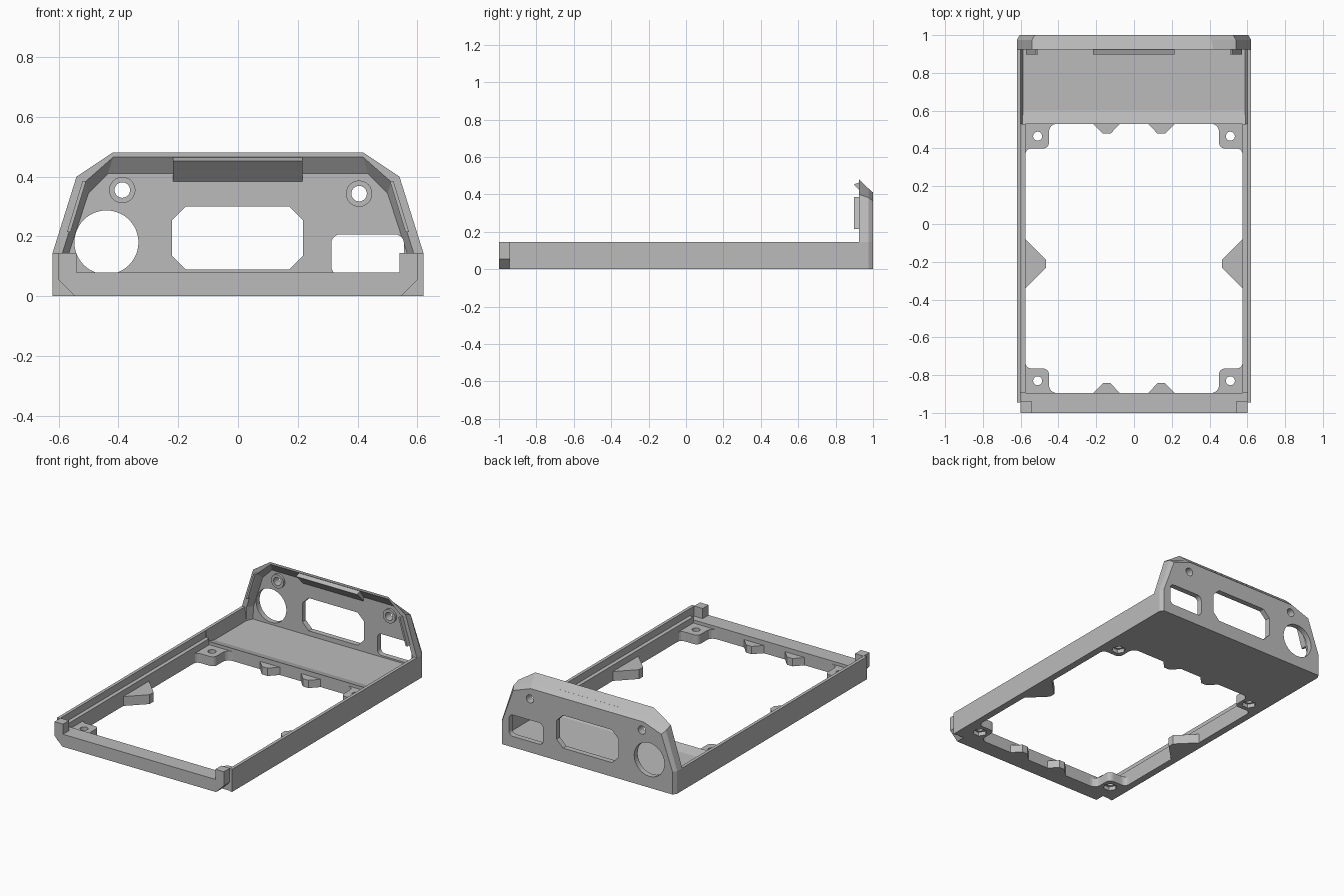
import bpy, bmesh, math

cube = bpy.data.objects.get("Cube")
if cube:
    bpy.data.objects.remove(cube, do_unlink=True)

grey = bpy.data.materials.new("plain grey")
grey.use_nodes = True
colour = (0.5, 0.5, 0.5, 1)
grey.diffuse_color = colour
grey.node_tree.nodes["Principled BSDF"].inputs["Base Color"].default_value = colour


def loft(name, sections):
    """Closed solid through matching loops of 3D points."""
    bm = bmesh.new()
    loops = [[bm.verts.new(p) for p in s] for s in sections]
    n = len(loops[0])
    for a, b in zip(loops, loops[1:]):
        for i in range(n):
            j = (i + 1) % n
            bm.faces.new((a[i], a[j], b[j], b[i]))
    bm.faces.new(loops[0])
    bm.faces.new(loops[-1])
    bmesh.ops.recalc_face_normals(bm, faces=bm.faces)
    mesh = bpy.data.meshes.new(name)
    bm.to_mesh(mesh)
    bm.free()
    mesh.materials.append(grey)
    ob = bpy.data.objects.new(name, mesh)
    bpy.context.collection.objects.link(ob)
    return ob


def at_y(pts, y):
    return [(x, y, z) for x, z in pts]


def slab(name, pts, z0, z1):
    return loft(name, [[(x, y, z) for x, y in pts] for z in (z0, z1)])


def along_y(name, pts, y0, y1):
    return loft(name, [at_y(pts, y0), at_y(pts, y1)])


def rect(x0, x1, y0, y1):
    return [(x0, y0), (x1, y0), (x1, y1), (x0, y1)]


def circle(cx, cy, r, n=32):
    return [(cx + r * math.cos(math.tau * i / n), cy + r * math.sin(math.tau * i / n))
            for i in range(n)]


def rounded(x0, x1, y0, y1, r, steps=5):
    """Rectangle with round corners; steps=1 gives chamfers."""
    pts = []
    for k, (cx, cy) in enumerate(rect(x0 + r, x1 - r, y0 + r, y1 - r)):
        for i in range(steps + 1):
            a = math.pi + (k + i / steps) * math.pi / 2
            pts.append((cx + r * math.cos(a), cy + r * math.sin(a)))
    return pts


def mirrored(half):
    return half + [(-x, z) for x, z in reversed(half)]


def cut(ob, cutters):
    for c in cutters:
        c.hide_render = True
        mod = ob.modifiers.new("cut", "BOOLEAN")
        mod.object = c
        mod.solver = "EXACT"
    bpy.context.view_layer.update()
    graph = bpy.context.evaluated_depsgraph_get()
    mesh = bpy.data.meshes.new_from_object(ob.evaluated_get(graph))
    ob.modifiers.clear()
    ob.data = mesh
    for c in cutters:
        bpy.data.objects.remove(c, do_unlink=True)


FLOOR, BAR, TOP = 0.06, 0.08, 0.145

# Front bar with raised end posts and chamfered lower corners
along_y("front_bar", mirrored([(0.545, 0), (0.6, 0.055), (0.6, TOP),
                               (0.54, TOP), (0.54, BAR)]), -1, -0.94)
slab("front_bar_back", rect(-0.6, 0.6, -0.94, -0.895), 0, BAR)

# Rear floor and its raised front lip
slab("rear_floor", rect(-0.6, 0.6, 0.6, 0.94), 0, FLOOR)
loft("floor_lip", [[(x, 0.53, 0), (x, 0.53, BAR), (x, 0.6, FLOOR), (x, 0.6, 0)]
                   for x in (-0.6, 0.6)])

for s, side in ((1, "left"), (-1, "right")):
    # Side walls with an inner ledge, sloped inside beside the floor
    slab(side + "_wall", rect(s * 0.6, s * 0.62, -0.945, 0.94), 0, TOP)
    slab(side + "_ledge", rect(s * 0.575, s * 0.6, -0.895, 0.53), 0, 0.1)
    along_y(side + "_wall_slope", [(s * 0.6, FLOOR), (s * 0.6, TOP), (s * 0.588, FLOOR)],
            0.53, 0.94)

    # Large side tab
    slab(side + "_side_tab", [(s * 0.575, -0.08), (s * 0.465, -0.19),
                              (s * 0.465, -0.23), (s * 0.575, -0.34)], 0, FLOOR)

    for edge, d, end in ((0.53, -1, "rear"), (-0.895, 1, "front")):
        # Small tabs on the end bars
        cx = s * 0.145
        slab(f"{side}_{end}_tab", [(cx - 0.07, edge), (cx - 0.02, edge + d * 0.052),
                                   (cx + 0.02, edge + d * 0.052), (cx + 0.07, edge)], 0, 0.05)

        # Corner screw lug: round fillets at both roots, hex pocket underneath
        pts = [(0.575, 0), (0.41, 0)]
        for i in range(5):
            a = i / 4 * math.pi / 2
            pts.append((0.41 + 0.04 * math.sin(a), 0.04 - 0.04 * math.cos(a)))
        for i in range(5):
            a = i / 4 * math.pi / 2
            pts.append((0.48 - 0.03 * math.cos(a), 0.1 + 0.03 * math.sin(a)))
        for i in range(5):
            a = i / 4 * math.pi / 2
            pts.append((0.545 + 0.03 * math.sin(a), 0.16 - 0.03 * math.cos(a)))
        lug = slab(f"{side}_{end}_lug", [(s * x, edge + d * y) for x, y in pts], 0, FLOOR)
        hx, hy = s * 0.51, edge + d * 0.065
        cut(lug, [slab("hole_cutter", circle(hx, hy, 0.024, 20), -0.1, 0.2),
                  slab("nut_cutter", circle(hx, hy, 0.042, 6), -0.1, 0.025)])

# Back wall: bevelled outside, hollowed inside, with openings
back = loft("back_wall", [
    at_y(mirrored([(0.62, 0), (0.62, TOP), (0.54, 0.4), (0.42, 0.48)]), 0.925),
    at_y(mirrored([(0.62, 0), (0.62, TOP), (0.54, 0.383), (0.41, 0.432)]), 0.975),
    at_y(mirrored([(0.605, 0), (0.605, TOP), (0.525, 0.365), (0.4, 0.41)]), 1)])
recess = loft("recess_cutter", [
    at_y(mirrored([(0.59, FLOOR), (0.59, TOP), (0.515, 0.385), (0.415, 0.473)]), 0.92),
    at_y(mirrored([(0.57, FLOOR), (0.565, TOP), (0.5, 0.345), (0.435, 0.41)]), 0.965)])
screws = ((-0.387, 0.355), (0.405, 0.343))
openings = [circle(-0.44, 0.18, 0.107, 48),
            rounded(-0.22, 0.217, 0.09, 0.3, 0.045, 1),
            rounded(0.312, 0.555, 0.07, 0.207, 0.03)]
openings += [circle(x, z, 0.026, 24) for x, z in screws]
cut(back, [recess] + [along_y("opening_cutter", p, 0.9, 1.1) for p in openings])

# Raised rings round the wall screw holes
for x, z in screws:
    ring = along_y("screw_boss", circle(x, z, 0.044, 24), 0.95, 0.966)
    cut(ring, [along_y("boss_cutter", circle(x, z, 0.026, 24), 0.9, 1.1)])

# Centre catch under the top edge and ribs along the sloped edges
loft("top_catch", [[(x, 0.93, 0.465), (x, 0.897, 0.453), (x, 0.93, 0.42),
                    (x, 0.967, 0.382), (x, 0.967, 0.44)] for x in (-0.217, 0.215)])
for s, side in ((1, "left"), (-1, "right")):
    along_y(side + "_rib", [(s * 0.572, 0.215), (s * 0.52, 0.385), (s * 0.508, 0.385),
                            (s * 0.56, 0.215)], 0.897, 0.967)
